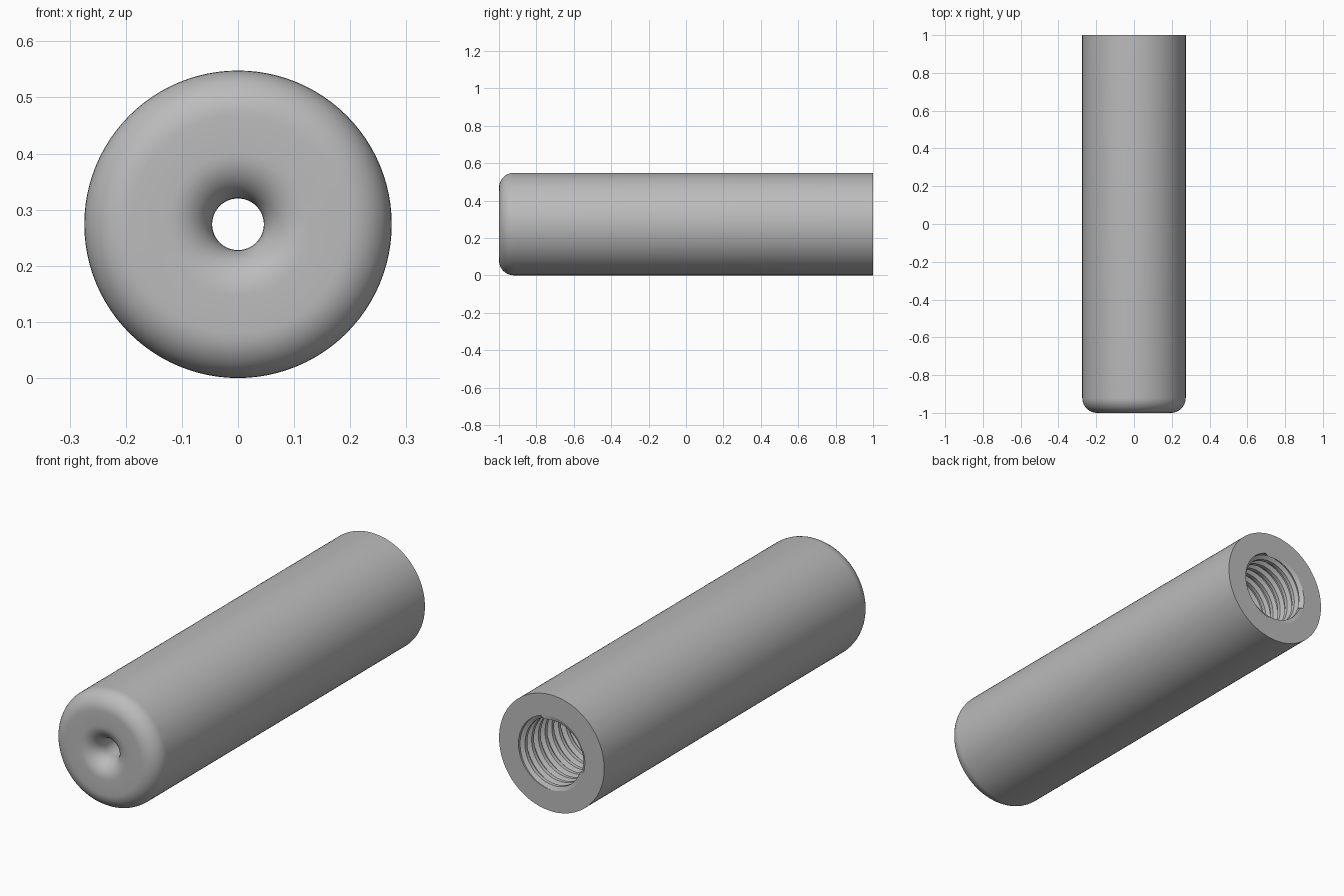
import bpy, bmesh, math

cube = bpy.data.objects.get("Cube")
if cube:
    bpy.data.objects.remove(cube)

R = 0.274        # body radius, also the height of the axis
HOLE = 0.046     # narrow through hole
ROOT, CREST = 0.173, 0.155
PITCH = 0.05
BORE_END = 0.2   # y where the threaded bore stops
N = 96

grey = bpy.data.materials.new("grey metal")
grey.use_nodes = True
colour = (0.5, 0.5, 0.5, 1)
grey.diffuse_color = colour
grey.node_tree.nodes["Principled BSDF"].inputs["Base Color"].default_value = colour


def point(r, a, y):
    return (r * math.cos(a), y, R + r * math.sin(a))


def finish(name, rows, angle):
    """Skin closed rows of points into a smooth tube."""
    bm = bmesh.new()
    rings = [[bm.verts.new(p) for p in row] for row in rows]
    for a, b in zip(rings, rings[1:]):
        for j in range(len(a) - 1):
            bm.faces.new((a[j], a[j + 1], b[j + 1], b[j]))
    bmesh.ops.remove_doubles(bm, verts=bm.verts[:], dist=1e-5)
    bmesh.ops.dissolve_degenerate(bm, edges=bm.edges[:], dist=1e-6)
    mesh = bpy.data.meshes.new(name)
    bm.to_mesh(mesh)
    bm.free()
    mesh.materials.append(grey)
    ob = bpy.data.objects.new(name, mesh)
    bpy.context.collection.objects.link(ob)
    bpy.ops.object.select_all(action='DESELECT')
    ob.select_set(True)
    bpy.context.view_layer.objects.active = ob
    bpy.ops.object.shade_smooth_by_angle(angle=math.radians(angle))


def arc(cr, cy, rad, start, end, steps=10):
    angles = [math.radians(start + (end - start) * i / steps) for i in range(steps + 1)]
    return [(cr + rad * math.cos(a), cy + rad * math.sin(a)) for a in angles]


# Body: bore floor, narrow hole, flared mouth, rounded nose, side and back rim
mouth, nose = 0.08, 0.08
profile = [(ROOT, BORE_END), (HOLE, BORE_END)]
profile += arc(HOLE + mouth, -1 + mouth, mouth, 180, 270)
profile += arc(R - nose, -1 + nose, nose, -90, 0)
profile += [(R, 1), (ROOT, 1)]
turns = [2 * math.pi * j / N for j in range(N + 1)]
finish("handle_body", [[point(r, a, y) for a in turns] for r, y in profile], 30)

# Internal thread: helical rows, cut off flat at both ends of the bore
steps = [(0, ROOT), (0.25, ROOT), (0.45, CREST), (0.8, CREST)]
rows = []
for k in range(-1, math.ceil((1 - BORE_END) / PITCH) + 1):
    for phase, r in steps:
        row = []
        for a in turns:
            y = 1 - PITCH * (k + phase + a / (2 * math.pi))
            inside = BORE_END < y < 1
            row.append(point(r if inside else ROOT, a, min(1, max(BORE_END, y))))
        rows.append(row)
finish("bore_thread", rows, 25)
